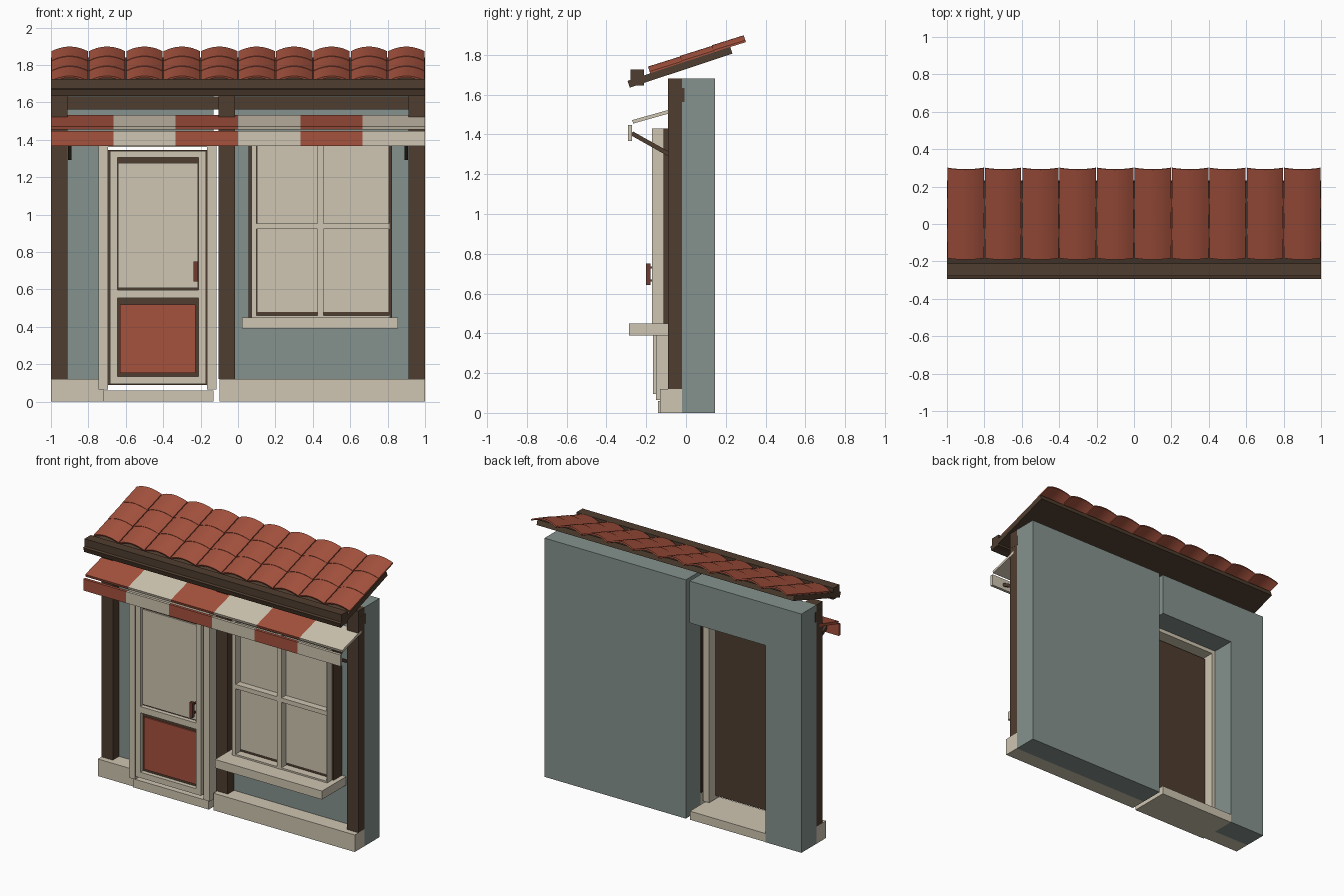
import bpy, bmesh, math
from mathutils import Matrix, Vector

if "Cube" in bpy.data.objects:
    bpy.data.objects.remove(bpy.data.objects["Cube"])


def material(name, r, g, b):
    m = bpy.data.materials.new(name)
    m.diffuse_color = (r, g, b, 1)
    m.use_nodes = True
    m.node_tree.nodes["Principled BSDF"].inputs["Base Color"].default_value = m.diffuse_color
    return m


GREY = material("grey_plaster", .235, .29, .27)
CREAM = material("cream_paint", .62, .555, .44)
BROWN = material("dark_wood", .078, .047, .028)
RED = material("terracotta_red", .38, .085, .048)
HANDLE = material("handle_red", .16, .045, .03)


def finish(name, bm, mat):
    bmesh.ops.recalc_face_normals(bm, faces=bm.faces)
    me = bpy.data.meshes.new(name)
    bm.to_mesh(me)
    bm.free()
    me.materials.append(mat)
    ob = bpy.data.objects.new(name, me)
    bpy.context.collection.objects.link(ob)
    return ob


def box(name, mat, x, y, z):
    """Box from (min, max) ranges."""
    bm = bmesh.new()
    size = Vector((x[1] - x[0], y[1] - y[0], z[1] - z[0]))
    mid = Vector((sum(x) / 2, sum(y) / 2, sum(z) / 2))
    bmesh.ops.create_cube(bm, size=1, matrix=Matrix.Translation(mid) @ Matrix.Diagonal(size).to_4x4())
    return finish(name, bm, mat)


def slanted(name, mat, x, a, b, thick):
    """Board running from a to b (y, z centre points) over the x range."""
    dy, dz = b[0] - a[0], b[1] - a[1]
    ob = box(name, mat, (-(x[1] - x[0]) / 2, (x[1] - x[0]) / 2),
             (-math.hypot(dy, dz) / 2, math.hypot(dy, dz) / 2), (-thick / 2, thick / 2))
    ob.rotation_euler.x = math.atan2(dz, dy)
    ob.location = (sum(x) / 2, (a[0] + b[0]) / 2, (a[1] + b[1]) / 2)
    return ob


# Walls, with a door opening on the left and a slit between the two panels
WALL_Y = (-.02, .145)
box("right_wall", GREY, (-.1, 1), WALL_Y, (0, 1.68))
bm = bmesh.new()
outline = [(-1, 0), (-.72, 0), (-.72, 1.385), (-.13, 1.385), (-.13, 1.68), (-1, 1.68)]
face = bm.faces.new([bm.verts.new((x, WALL_Y[0], z)) for x, z in outline])
ext = bmesh.ops.extrude_face_region(bm, geom=[face])
bmesh.ops.translate(bm, vec=(0, WALL_Y[1] - WALL_Y[0], 0),
                    verts=[v for v in ext["geom"] if isinstance(v, bmesh.types.BMVert)])
finish("left_wall", bm, GREY)

# Plinths and door step
box("left_plinth", CREAM, (-1, -.72), (-.13, -.02), (0, .12))
box("right_plinth", CREAM, (-.1, 1), (-.13, -.02), (0, .12))
box("door_step", CREAM, (-.72, -.13), (-.14, .143), (0, .06))

# Timber posts and cross beam
for i, x in enumerate((-1, -.105, .912)):
    box(f"post_{i}", BROWN, (x, x + .088), (-.09, -.02), (.12, 1.68))
box("cross_beam", BROWN, (-1.001, 1.001), (-.08, -.008), (1.562, 1.632))

# Door frame
box("door_jamb_left", CREAM, (-.745, -.695), (-.15, -.022), (.065, 1.36))
box("door_jamb_right", CREAM, (-.165, -.115), (-.15, -.022), (.065, 1.36))
box("door_header", CREAM, (-.745, -.115), (-.15, -.022), (1.36, 1.43))

# Door leaf: dark core, cream rails and stiles, two inset panels
box("door_core", BROWN, (-.694, -.166), (-.135, -.09), (.09, 1.345))
for x in (-.684, -.212):
    box("door_stile", CREAM, (x, x + .04), (-.165, -.13), (.095, 1.34))
for z0, z1 in ((.095, .135), (.553, .597), (1.305, 1.34)):
    box("door_rail", CREAM, (-.644, -.212), (-.165, -.13), (z0, z1))
box("door_upper_panel", CREAM, (-.641, -.215), (-.145, -.13), (.606, 1.275))
box("door_lower_panel", RED, (-.632, -.226), (-.145, -.13), (.153, .52))
box("door_handle", HANDLE, (-.238, -.215), (-.2, -.178), (.643, .75))
for z in (.66, .725):
    box("handle_mount", HANDLE, (-.232, -.221), (-.18, -.14), (z, z + .01))

# Window: dark backing, cream frame with crossing bars, and panes
box("window_backing", BROWN, (.055, .823), (-.112, -.02), (.45, 1.43))
for x0, x1 in ((.073, .098), (.424, .456), (.782 + .025, .782 + .03)):
    box("window_upright", CREAM, (x0, x1), (-.17, -.11), (.45, 1.43))
for z0, z1 in ((.45, .461), (.922, .953), (1.395, 1.43)):
    box("window_bar", CREAM, (.073, .812), (-.168, -.111), (z0, z1))
for x0, x1 in ((.103, .424), (.456, .804)):
    for z0, z1 in ((.478, .922), (.953, 1.39)):
        box("window_pane", CREAM, (x0, x1), (-.12, -.11), (z0, z1))
box("window_sill", CREAM, (.022, .855), (-.287, -.02), (.39, .45))

# Striped awning with hanging valance and support arms
for i in range(6):
    mat = CREAM if i % 2 else RED
    x = (-1 + i / 3, -1 + (i + 1) / 3)
    slanted(f"awning_cloth_{i}", mat, x, (-.268, 1.463), (-.055, 1.523), .018)
    box(f"awning_valance_{i}", mat, x, (-.291, -.271), (1.367, 1.448))
for s in (-1, 1):
    slanted("awning_arm", BROWN, (s * .9 - .009, s * .9 + .009), (-.272, 1.405), (-.085, 1.3), .022)

# Roof deck and front gutter beam
slanted("roof_deck", BROWN, (-1, 1), (-.288, 1.652), (.228, 1.823), .036)
box("roof_front_beam", BROWN, (-1, 1), (-.278, -.21), (1.645, 1.726))

# Curved roof tiles: ten columns of three rows
SLOPE = math.atan2(.16, .48)
ROW = math.hypot(.16, .48) / 3
STEPS = 10
HALF, RISE, THICK = .097, .026, .01
for col in range(10):
    for row in range(3):
        bm = bmesh.new()
        top, low = [], []
        for i in range(STEPS + 1):
            t = 2 * i / STEPS - 1
            h = RISE * (1 - t * t) - RISE
            top.append((t * HALF, h))
            low.append((t * HALF, h - THICK))
        loop = top + low[::-1]
        ends = [[bm.verts.new((x, y, h + dh)) for x, h in loop]
                for y, dh in ((row * ROW, .003), ((row + 1) * ROW, 0))]
        n = len(loop)
        for i in range(n):
            j = (i + 1) % n
            bm.faces.new((ends[0][i], ends[0][j], ends[1][j], ends[1][i]))
        for e in ends:
            for i in range(STEPS):
                bm.faces.new((e[i], e[i + 1], e[n - 2 - i], e[n - 1 - i]))
        ob = finish(f"roof_tile_{col}_{row}", bm, RED)
        ob.rotation_euler.x = SLOPE
        ob.location = (-.9 + col * .2, -.19, 1.738)
        bpy.ops.object.select_all(action="DESELECT")
        ob.select_set(True)
        bpy.context.view_layer.objects.active = ob
        bpy.ops.object.shade_smooth_by_angle(angle=math.radians(30))
